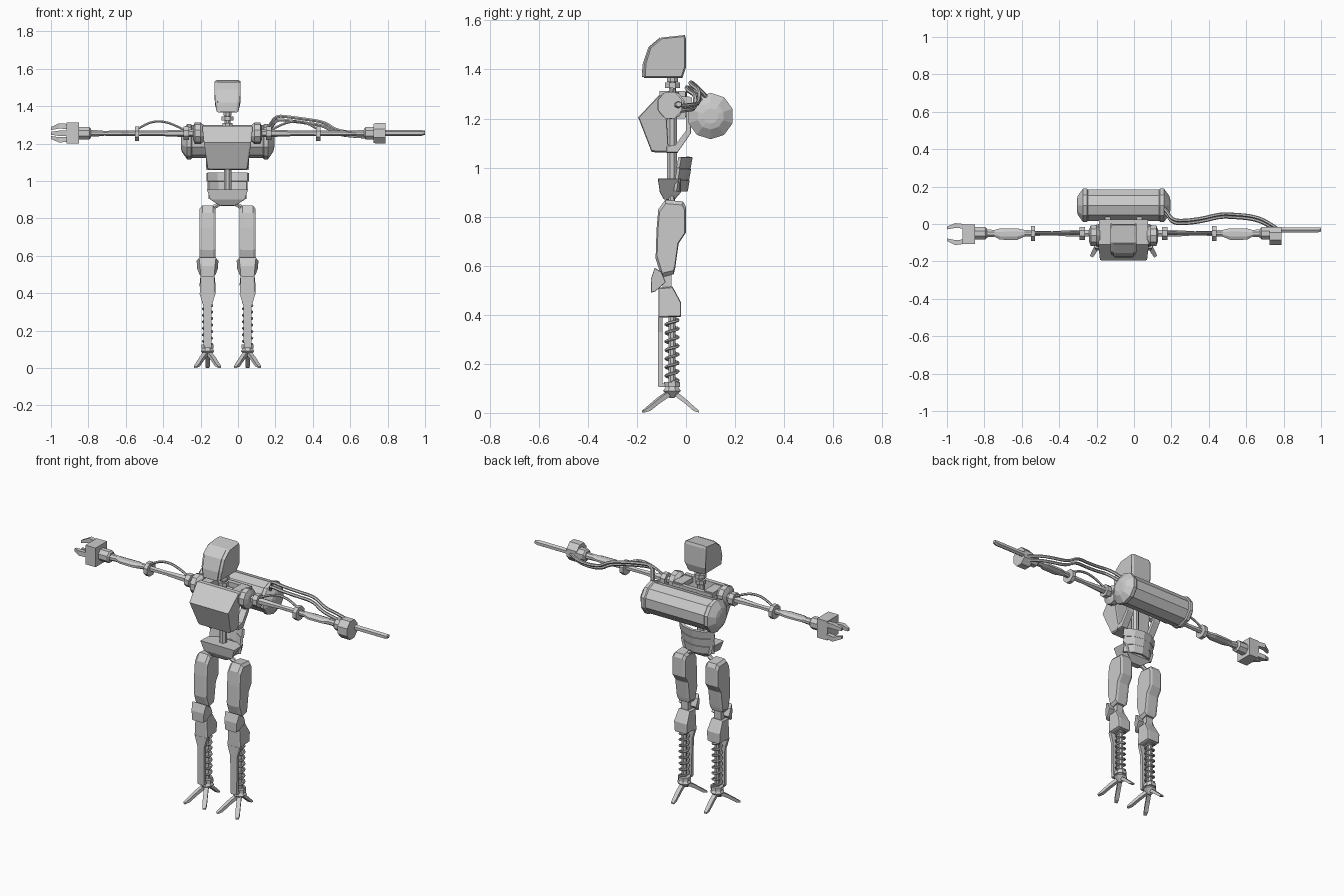
import bpy, bmesh, math
from mathutils import Vector

CX = -0.056            # body centre line
AY, AZ = -0.05, 1.255  # arm axis
mat = bpy.data.materials.new("plain grey")
mat.diffuse_color = (0.6, 0.6, 0.6, 1)


def add(name, me, x=0.0):
    me.materials.clear()
    me.materials.append(mat)
    ob = bpy.data.objects.new(name, me)
    ob.location.x = CX + x
    bpy.context.collection.objects.link(ob)
    return ob


def rings_mesh(name, rings, x=0.0):
    """Skin a list of equal-length point rings and cap both ends."""
    bm = bmesh.new()
    vr = [[bm.verts.new(p) for p in r] for r in rings]
    n = len(vr[0])
    for a, b in zip(vr, vr[1:]):
        for i in range(n):
            j = (i + 1) % n
            bm.faces.new((a[i], a[j], b[j], b[i]))
    bm.faces.new(vr[0])
    bm.faces.new(vr[-1])
    bmesh.ops.recalc_face_normals(bm, faces=bm.faces)
    me = bpy.data.meshes.new(name)
    bm.to_mesh(me)
    bm.free()
    return add(name, me, x)


def prism(name, prof, x=0.0, c=0.012, shrink=0.88):
    """Side profile (y, z, half width) widened in x with chamfered rims."""
    cy = sum(p[0] for p in prof) / len(prof)
    cz = sum(p[1] for p in prof) / len(prof)
    rings = []
    for sx, d, k in ((-1, 0, shrink), (-1, c, 1), (1, c, 1), (1, 0, shrink)):
        rings.append([(sx * (w - d), cy + (y - cy) * k, cz + (z - cz) * k) for y, z, w in prof])
    return rings_mesh(name, rings, x)


def loft(name, axis, secs, n, x=0.0, s=1):
    """Stack n-sided sections (t, centre u, centre v, half u, half v) along x or z."""
    k = 1 / math.cos(math.pi / n)
    rings = []
    for t, cu, cv, ru, rv in secs:
        r = []
        for i in range(n):
            a = 2 * math.pi * (i + 0.5) / n
            u, v = cu + ru * k * math.cos(a), cv + rv * k * math.sin(a)
            r.append((s * t, u, v) if axis == 'x' else (u, v, t))
        rings.append(r)
    return rings_mesh(name, rings, x)


def box(name, x0, x1, y0, y1, z0, z1, x=0.0, s=1):
    cy, cz, hy, hz = (y0 + y1) / 2, (z0 + z1) / 2, (y1 - y0) / 2, (z1 - z0) / 2
    return loft(name, 'x', [(x0, cy, cz, hy, hz), (x1, cy, cz, hy, hz)], 4, x, s)


def tube(name, pts, r, x=0.0, smooth=False, res=1):
    cu = bpy.data.curves.new(name, 'CURVE')
    cu.dimensions = '3D'
    cu.bevel_depth, cu.bevel_resolution, cu.use_fill_caps = r, res, True
    sp = cu.splines.new('NURBS' if smooth else 'POLY')
    sp.points.add(len(pts) - 1)
    for p, q in zip(sp.points, pts):
        p.co = (*q, 1)
    if smooth:
        sp.use_endpoint_u, sp.order_u, sp.resolution_u = True, 3, 4
    tmp = bpy.data.objects.new("tmp", cu)
    me = bpy.data.meshes.new_from_object(tmp)
    bpy.data.objects.remove(tmp)
    for f in me.polygons:
        f.use_smooth = False
    return add(name, me, x)


# Head with raised face plate, neck and spine
prism("head", [(-.172, 1.365, .058), (-.17, 1.42, .066), (-.148, 1.49, .07), (-.10, 1.53, .07),
               (-.005, 1.54, .068), (0, 1.525, .07), (0, 1.41, .068), (-.015, 1.365, .058)], c=.012, shrink=.93)
prism("face_plate", [(-.18, 1.37, .045), (-.177, 1.42, .052), (-.154, 1.49, .055), (-.107, 1.53, .053),
                     (-.10, 1.52, .053), (-.15, 1.43, .055), (-.15, 1.37, .045)], c=.004, shrink=.98)
loft("neck", 'z', [(1.05, 0, -.055, .015, .015), (1.38, 0, -.055, .015, .015)], 8)
for i, (z, r) in enumerate(((1.335, .031), (1.298, .026), (1.36, .022))):
    loft(f"neck_ring_{i}", 'z', [(z - .011, 0, -.055, r, r), (z + .011, 0, -.055, r, r)], 8)
loft("spine", 'z', [(.93, 0, -.057, .02, .02), (1.28, 0, -.057, .02, .02)], 8)

# Chest shell, top frame and back struts
prism("chest", [(-.11, 1.295, .135), (-.195, 1.205, .126), (-.14, 1.063, .106), (-.07, 1.06, .108),
                (-.085, 1.295, .135)], c=.008, shrink=.95)
for s in (-1, 1):
    box("top_bar", .07, .13, -.10, .015, 1.262, 1.29, s=s)
    box("tank_mount", .07, .10, -.03, .05, 1.24, 1.265, s=s)
    prism("back_strut", [(0, 1.285, .02), (.02, 1.275, .02), (.02, 1.14, .02), (-.035, 1.06, .02),
                         (-.08, 1.06, .02), (-.08, 1.085, .02), (-.045, 1.09, .02), (0, 1.15, .02)],
          x=s * .095, c=.004, shrink=.97)
box("rear_bar", -.13, .13, 0, .025, 1.255, 1.285)

# Back tank
prof = [(-.25, .03), (-.244, .052), (-.216, .09), (-.196, .09), (-.19, .084)]
prof = prof + [(-t, r) for t, r in reversed(prof)]
loft("back_tank", 'x', [(t, .10, 1.21, r, r) for t, r in prof], 10)

# Pelvis, crotch, hip rods and rear waist plates
prism("pelvis", [(-.115, .955, .11), (-.02, .955, .105), (-.02, .90, .09), (-.05, .865, .035),
                 (-.09, .87, .045), (-.107, .90, .092)], c=.006, shrink=.97)
tube("hip_rod", [(-.09, -.055, .85), (-.04, -.06, .88), (.04, -.06, .88), (.09, -.055, .85)], .013)
for i in range(3):
    bm = bmesh.new()
    z1, z0 = 1.043 - i * .047, .998 - i * .047
    rows = [[bm.verts.new(((.11 - .006 * i) * u, y - .045 * u * u, z)) for u in (-1, -.5, 0, .5, 1)]
            for z, y in ((z1, .02 - .006 * i), (z0, .012 - .006 * i))]
    for j in range(4):
        bm.faces.new((rows[0][j], rows[0][j + 1], rows[1][j + 1], rows[1][j]))
    me = bpy.data.meshes.new("waist_plate")
    bm.to_mesh(me)
    bm.free()
    mod = add(f"waist_plate_{i}", me).modifiers.new("thick", 'SOLIDIFY')
    mod.thickness, mod.offset = .014, 0

# Legs
for s in (-1, 1):
    lx = s * .107
    prism("thigh", [(y, z, .042) for y, z in (
        (-.113, .83), (-.085, .868), (-.012, .862), (0, .84), (0, .735), (-.03, .69), (-.044, .59),
        (-.05, .565), (-.10, .553), (-.124, .63), (-.12, .75))], lx, c=.014, shrink=.9)
    prism("knee_cap", [(-.128, .592, .045), (-.10, .575, .058), (-.083, .533, .056), (-.125, .495, .042),
                       (-.142, .49, .036), (-.143, .545, .04)], lx, c=.004, shrink=.95)
    box("knee_joint", -.022, .022, -.095, -.06, .49, .58, lx)
    prism("shin_block", [(-.113, .51, .036), (-.055, .515, .036), (-.02, .45, .042), (-.02, .392, .04),
                         (-.113, .388, .042)], lx, c=.01, shrink=.93)
    loft("shin_plate", 'z', [(.39, 0, -.105, .04, .009), (.33, 0, -.105, .022, .009),
                             (.11, 0, -.105, .02, .009)], 4, lx)
    loft("shin_rod", 'z', [(.08, 0, -.057, .014, .014), (.40, 0, -.057, .014, .014)], 8, lx)
    tube("spring", [(.025 * math.cos(i * math.pi / 6), -.057 + .025 * math.sin(i * math.pi / 6),
                     .125 + .262 * i / 90) for i in range(91)], .006, lx)
    loft("ankle_ring", 'z', [(.105, 0, -.057, .033, .033), (.125, 0, -.057, .033, .033)], 8, lx)
    box("ankle_link", -.018, .018, -.113, -.06, .106, .12, lx)
    loft("foot_hub", 'z', [(.105, 0, -.057, .026, .026), (.09, 0, -.057, .036, .036),
                           (.06, 0, -.057, .008, .008)], 8, lx)
    # three clawed toes: two forward, one back
    for dx, dy in ((-.065, -.118), (.065, -.118), (0, .11)):
        d = Vector((dx, dy)).normalized()
        side = Vector((-d.y, d.x))
        length = math.hypot(dx, dy)
        rings = []
        for t, z, w, h in ((0, .088, .011, .012), (.45, .052, .012, .011), (.8, .018, .012, .010), (1, .005, .009, .004)):
            c = d * t * length
            rings.append([(c.x + side.x * w * a, c.y + side.y * w * a - .057, z + h * b)
                          for a, b in ((-1, -1), (1, -1), (1, 1), (-1, 1))])
        rings_mesh("toe", rings, lx)

# Arms
for s in (-1, 1):
    def part(name, secs, n):
        loft(name, 'x', [(t, AY + dy, AZ + dz, ry, rz) for t, dy, dz, ry, rz in secs], n, s=s)
    part("shoulder_disc", [(.125, -.012, 0, .04, .04), (.145, -.012, 0, .055, .055), (.175, -.012, 0, .055, .055),
                           (.185, -.012, 0, .03, .03)], 10)
    part("shoulder_collar", [(.205, 0, 0, .035, .035), (.235, 0, 0, .035, .035)], 8)
    part("upper_arm", [(.17, 0, 0, .018, .018), (.27, 0, 0, .018, .016), (.38, 0, 0, .011, .012),
                       (.49, 0, 0, .014, .014)], 6)
    part("elbow_ring", [(.473, 0, -.003, .04, .038), (.496, 0, -.003, .04, .038)], 8)
    part("forearm", [(.49, 0, 0, .016, .014), (.53, 0, 0, .018, .014), (.57, -.004, 0, .031, .015), (.66, -.004, 0, .03, .013),
                     (.69, 0, 0, .018, .016), (.74, 0, 0, .022, .018)], 8)
    part("wrist", [(.73, 0, 0, .024, .024), (.738, 0, 0, .033, .033), (.80, 0, 0, .033, .033)], 8)
    tube("arm_cable", [(s * x, AY + .002, z) for x, z in ((.21, 1.26), (.27, 1.295), (.35, 1.322), (.43, 1.312), (.483, 1.275))],
         .007, smooth=True)

# Claw hand on the left side of the view
box("claw_palm", .795, .862, -.108, -.002, 1.20, 1.312, s=-1)
for dy, dz in ((.038, .036), (.038, -.032), (-.045, 0)):
    loft("finger", 'x', [(.855, AY + dy, AZ + dz, .012, .014), (.90, AY + dy * 1.1, AZ + dz * 1.1, .013, .014),
                         (.944, AY + dy * .75, AZ + dz * .7, .007, .008)], 4, s=-1)

# Blaster hand with barrel
loft("blaster_body", 'x', [(.78, -.065, 1.255, .046, .05), (.79, -.065, 1.255, .048, .054),
                           (.845, -.065, 1.255, .048, .054)], 8)
loft("blaster_barrel", 'x', [(.84, -.032, 1.256, .014, .014), (1.035, -.032, 1.256, .014, .014),
                             (1.056, -.03, 1.258, .011, .009)], 6)

# Hoses from tank to blaster
path = [(.20, .095, 1.27), (.23, .075, 1.30), (.26, .02, 1.35), (.33, .018, 1.342), (.42, .03, 1.33),
        (.52, .055, 1.315), (.58, .052, 1.27), (.68, .045, 1.258), (.76, .02, 1.255), (.83, -.03, 1.25)]
for i, (dy, dz) in enumerate(((0, 0), (-.016, -.02))):
    tube(f"hose_{i}", [(x, y + dy, z + dz) for x, y, z in path], .009, smooth=True)
